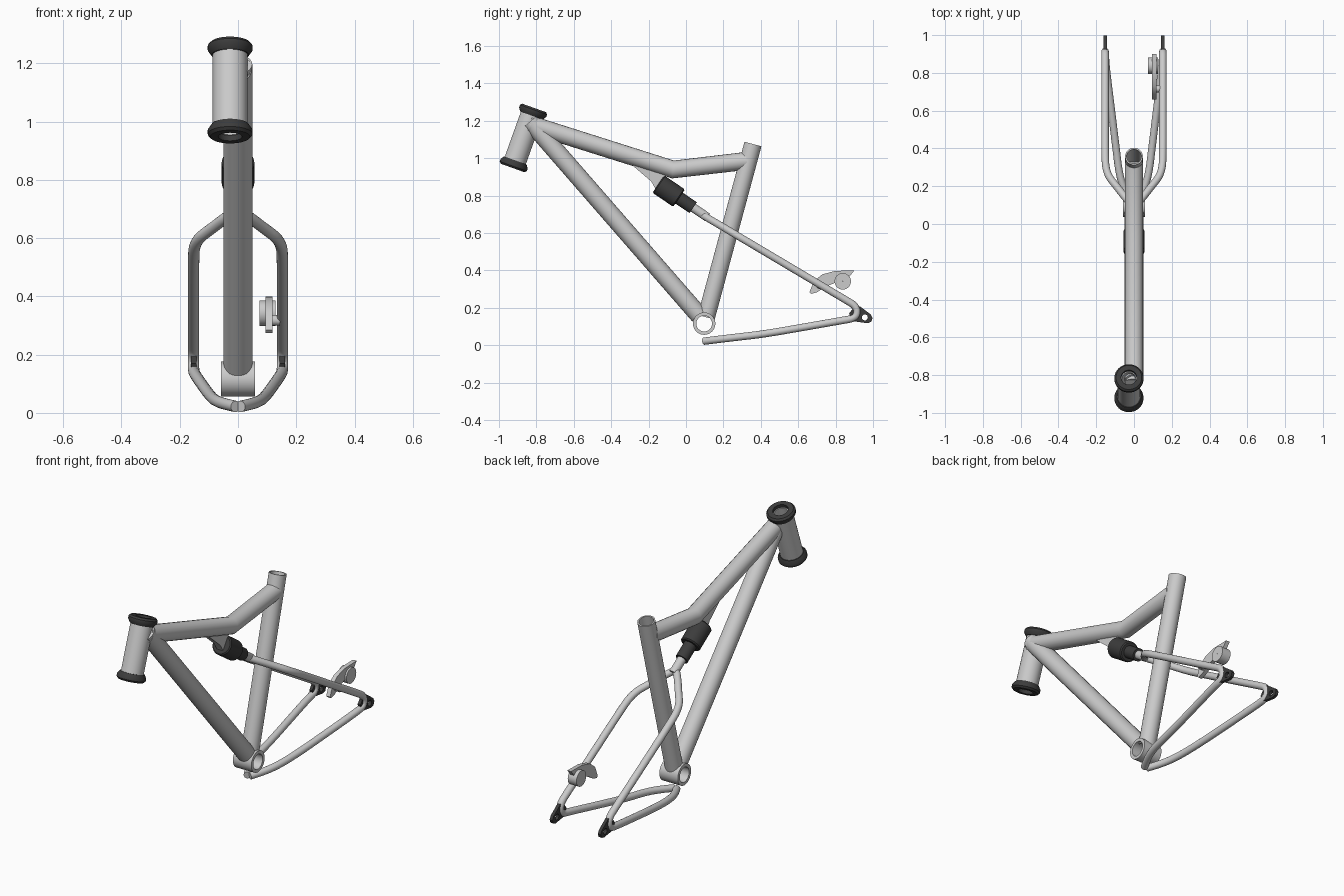
import bpy, bmesh, math
from mathutils import Vector, Matrix

if "Cube" in bpy.data.objects:
    bpy.data.objects.remove(bpy.data.objects["Cube"])

dark = bpy.data.materials.new("dark_parts")
dark.diffuse_color = (0.045, 0.045, 0.045, 1)
dark.use_nodes = True
dark.node_tree.nodes["Principled BSDF"].inputs["Base Color"].default_value = dark.diffuse_color


def link(name, data, mat=None):
    ob = bpy.data.objects.new(name, data)
    bpy.context.collection.objects.link(ob)
    if mat:
        data.materials.append(mat)
    return ob


def revolve(name, a, b, profile, mat=None, n=40):
    """Closed ring profile of (radius, distance) turned about the axis a to b."""
    a, b = Vector(a), Vector(b)
    rot = (b - a).to_track_quat('Z', 'Y').to_matrix()
    bm = bmesh.new()
    rings = []
    for r, t in profile:
        rings.append([bm.verts.new(a + rot @ Vector((
            r * math.cos(2 * math.pi * i / n), r * math.sin(2 * math.pi * i / n), t)))
            for i in range(n)])
    for k in range(len(rings)):
        p, q = rings[k], rings[(k + 1) % len(rings)]
        for i in range(n):
            j = (i + 1) % n
            bm.faces.new((p[i], p[j], q[j], q[i]))
    bmesh.ops.recalc_face_normals(bm, faces=bm.faces)
    me = bpy.data.meshes.new(name)
    bm.to_mesh(me)
    bm.free()
    return link(name, me, mat)


def pipe(name, a, b, ro, ri, mat=None):
    length = (Vector(b) - Vector(a)).length
    return revolve(name, a, b, [(ri, 0), (ro, 0), (ro, length), (ri, length)], mat)


def tube(name, pts, r, smooth=False):
    """Capped round tube along a path."""
    cu = bpy.data.curves.new(name, 'CURVE')
    cu.dimensions = '3D'
    cu.bevel_depth, cu.bevel_resolution, cu.use_fill_caps = r, 8, True
    sp = cu.splines.new('NURBS' if smooth else 'POLY')
    sp.points.add(len(pts) - 1)
    for p, co in zip(sp.points, pts):
        p.co = (*co, 1)
    if smooth:
        sp.order_u, sp.use_endpoint_u, sp.resolution_u = 3, True, 6
    return link(name, cu)


def plate(name, loops, x, half, mat=None):
    """Flat plate from (y, z) outlines, centred at x; later loops are holes."""
    cu = bpy.data.curves.new(name, 'CURVE')
    cu.dimensions, cu.fill_mode, cu.extrude = '2D', 'BOTH', half
    for pts in loops:
        sp = cu.splines.new('POLY')
        sp.points.add(len(pts) - 1)
        for p, (u, v) in zip(sp.points, pts):
            p.co = (u, v, 0, 1)
        sp.use_cyclic_u = True
    ob = link(name, cu, mat)
    ob.matrix_world = Matrix(((0, 0, 1, x), (1, 0, 0, 0), (0, 1, 0, 0), (0, 0, 0, 1)))
    return ob


def circle(u, v, r, n=20):
    return [(u + r * math.cos(2 * math.pi * i / n), v + r * math.sin(2 * math.pi * i / n))
            for i in range(n)]


# head tube and its two bearing cups
low, high = Vector((-0.027, -0.927, 0.948)), Vector((-0.027, -0.812, 1.269))
axis = (high - low).normalized()
pipe("head_tube", low + axis * 0.02, high - axis * 0.02, 0.06, 0.036)
cup = [(0.041, 0), (0.068, 0), (0.077, 0.01), (0.077, 0.024), (0.064, 0.043), (0.041, 0.043)]
revolve("lower_bearing_cup", low, high, cup, dark)
revolve("upper_bearing_cup", high, low, cup, dark)

# main triangle
tube("down_tube", [(0, -0.833, 1.197), (0, 0.070, 0.160)], 0.049)
tube("top_tube", [(0, -0.835, 1.182), (0, -0.069, 0.940), (0, 0.325, 0.986)], 0.048)
pipe("seat_tube", (0, 0.108, 0.150), (0, 0.358, 1.076), 0.047, 0.039)
pipe("crank_shell", (-0.058, 0.097, 0.116), (0.058, 0.097, 0.116), 0.06, 0.042)

# rear shock
top, end = Vector((0, -0.148, 0.862)), Vector((0, 0.115, 0.684))
d = (end - top).normalized()
revolve("shock_body", top, end,
        [(0.001, 0), (0.05, 0), (0.056, 0.006), (0.056, 0.128), (0.05, 0.134), (0.001, 0.134)], dark)
pipe("shock_neck", top + d * 0.12, top + d * 0.225, 0.035, 0.001, dark)
pipe("shock_rod", top + d * 0.2, end, 0.024, 0.001)
plate("shock_bracket", [[(-0.29, 0.965), (-0.11, 0.915), (-0.12, 0.87), (-0.16, 0.83),
                         (-0.185, 0.875)]], 0, 0.02)

# rear stays and wheel plates, one per side
for s, side in ((-1, "left"), (1, "right")):
    tube("rear_stay_" + side, [(s * x, y, z) for x, y, z in (
        (0.0, 0.09, 0.696), (0.035, 0.125, 0.675), (0.085, 0.19, 0.637), (0.15, 0.27, 0.589),
        (0.153, 0.40, 0.512), (0.153, 0.60, 0.393), (0.153, 0.85, 0.245), (0.153, 0.915, 0.206),
        (0.153, 0.912, 0.146), (0.148, 0.83, 0.132), (0.122, 0.62, 0.095), (0.096, 0.41, 0.059),
        (0.078, 0.26, 0.042), (0.045, 0.16, 0.030), (0.008, 0.096, 0.022))], 0.0195, True)
    plate("wheel_plate_" + side, [
        [(0.872, 0.17), (0.905, 0.213), (0.93, 0.208), (0.988, 0.165), (0.998, 0.145),
         (0.99, 0.125), (0.97, 0.118), (0.885, 0.130)], circle(0.956, 0.149, 0.016)],
        s * 0.152, 0.009, dark)

# brake on the right stay
plate("brake_arm", [[(0.66, 0.285), (0.685, 0.345), (0.73, 0.38), (0.80, 0.398), (0.90, 0.40),
                     (0.872, 0.365), (0.85, 0.33), (0.80, 0.335), (0.75, 0.315), (0.70, 0.283),
                     (0.67, 0.275)]], 0.106, 0.012)
pipe("brake_piston", (0.073, 0.838, 0.342), (0.128, 0.838, 0.342), 0.044, 0.001)
pipe("brake_mount", (0.1, 0.715, 0.318), (0.145, 0.715, 0.318), 0.018, 0.001)

# turn curves into meshes and smooth everything
bpy.ops.object.select_all(action='SELECT')
bpy.context.view_layer.objects.active = bpy.data.objects["head_tube"]
bpy.ops.object.convert(target='MESH')
bpy.ops.object.shade_smooth_by_angle(angle=math.radians(35))
